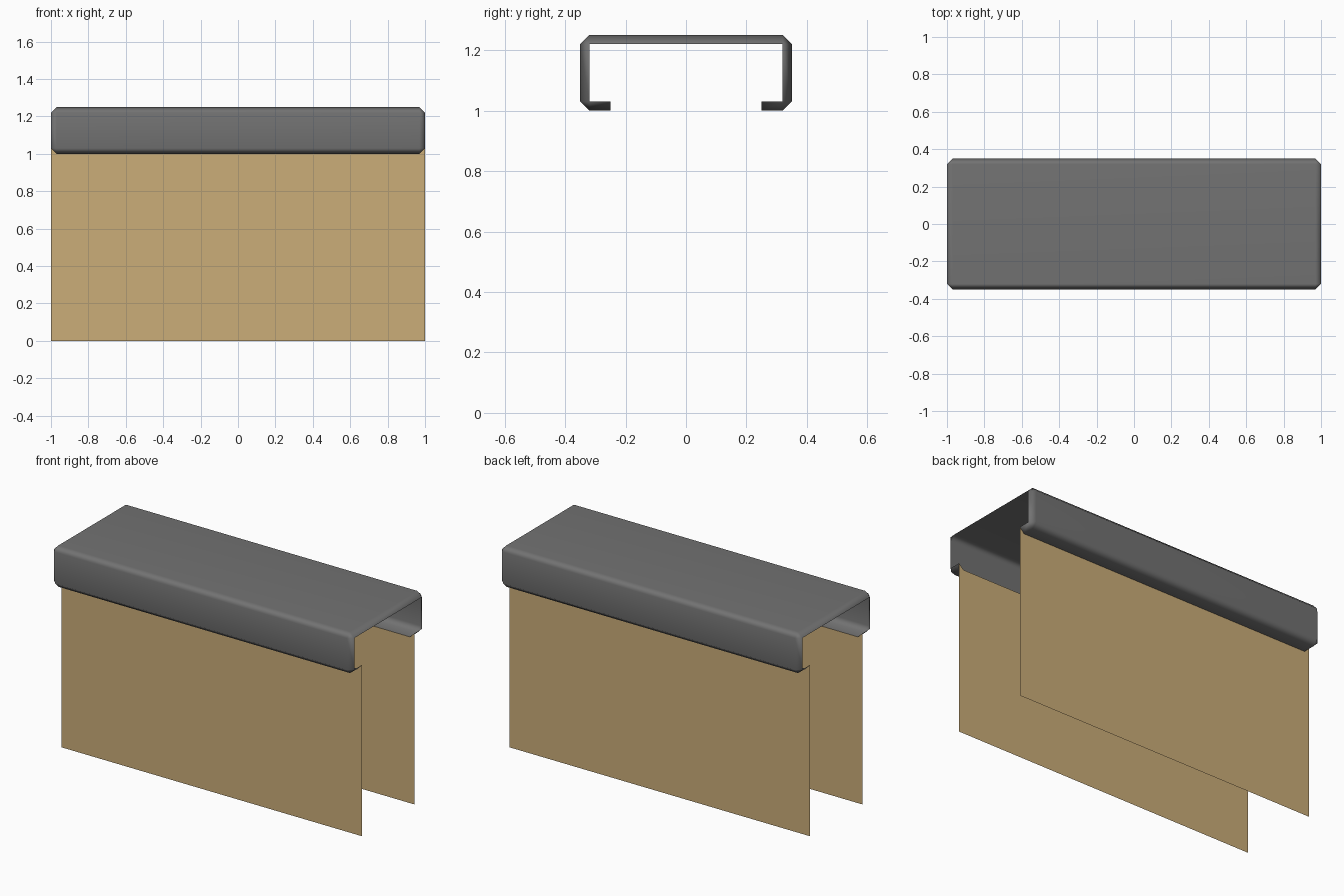
import bpy
import bmesh
from mathutils import Matrix

LENGTH, DEPTH, TOP, RIM = 2.0, 0.7, 1.25, 1.0
BEVEL, SLOT = 0.03, 0.25   # chamfer size, half width of the open underside

if "Cube" in bpy.data.objects:
    bpy.data.objects.remove(bpy.data.objects["Cube"], do_unlink=True)


def make_material(name, color):
    mat = bpy.data.materials.new(name)
    mat.use_nodes = True
    mat.diffuse_color = color
    mat.node_tree.nodes["Principled BSDF"].inputs["Base Color"].default_value = color
    return mat


def add_object(name, bm, mat):
    mesh = bpy.data.meshes.new(name)
    bm.to_mesh(mesh)
    bm.free()
    mesh.materials.append(mat)
    obj = bpy.data.objects.new(name, mesh)
    bpy.context.collection.objects.link(obj)
    return obj


grey = make_material("dark_grey", (0.17, 0.17, 0.17, 1))
tan = make_material("tan", (0.60, 0.42, 0.19, 1))

# Top cover: chamfered box shell
bm = bmesh.new()
bmesh.ops.create_cube(bm, size=1, matrix=Matrix.Translation((0, 0, (TOP + RIM) / 2))
                      @ Matrix.Diagonal((LENGTH, DEPTH, TOP - RIM, 1)))
bmesh.ops.bevel(bm, geom=bm.edges[:], offset=BEVEL, segments=1, affect='EDGES')
bm.normal_update()

# Open both ends
ends = [f for f in bm.faces if abs(f.normal.x) > 0.99]
bmesh.ops.delete(bm, geom=ends, context='FACES')

# Cut a long slot in the underside, leaving two inward lips
for side in (-1, 1):
    low = [f for f in bm.faces if all(v.co.z < RIM + 0.04 for v in f.verts)]
    geom = set(low) | {e for f in low for e in f.edges} | {v for f in low for v in f.verts}
    bmesh.ops.bisect_plane(bm, geom=list(geom), plane_co=(0, side * SLOT, 0),
                           plane_no=(0, 1, 0))
slot = [f for f in bm.faces
        if abs(f.calc_center_median().y) < SLOT and f.calc_center_median().z < RIM + 0.05]
bmesh.ops.delete(bm, geom=slot, context='FACES')
for f in bm.faces:
    f.smooth = True
cover = add_object("top_cover", bm, grey)
cover.modifiers.new("soft_chamfers", 'WEIGHTED_NORMAL').mode = 'FACE_AREA'

# Thin hanging panels, fitted to the inner edge of each lip
half = LENGTH / 2
outline = [(-half, 0), (half, 0), (half, RIM + BEVEL), (half - BEVEL, RIM),
           (BEVEL - half, RIM), (-half, RIM + BEVEL)]
for name, side in (("front_panel", -1), ("back_panel", 1)):
    bm = bmesh.new()
    bm.faces.new([bm.verts.new((-side * x, side * SLOT, z)) for x, z in outline])
    add_object(name, bm, tan)
